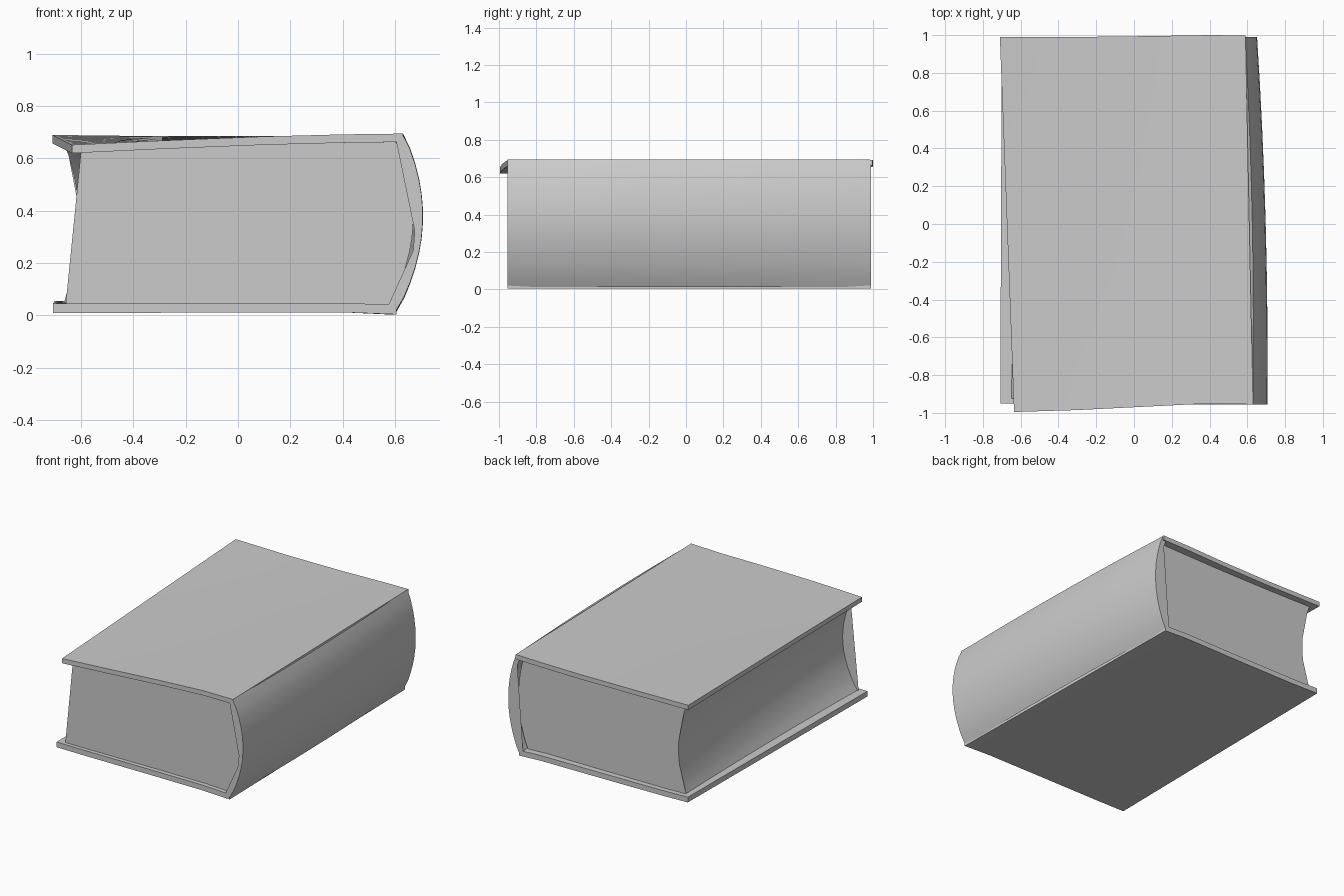
import bpy, bmesh, math
from mathutils import Vector

cube = bpy.data.objects.get("Cube")
if cube:
    bpy.data.objects.remove(cube, do_unlink=True)

grey = bpy.data.materials.new("plain grey")
grey.use_nodes = True
colour = (0.6, 0.6, 0.6, 1)
grey.diffuse_color = colour
grey.node_tree.nodes["Principled BSDF"].inputs["Base Color"].default_value = colour


def loft(name, front, back, bow=0.0, steps=8):
    """Solid between two matching closed outlines, bowed along x in the middle."""
    bm = bmesh.new()
    rings = []
    for s in range(steps + 1):
        t = s / steps
        shift = Vector((bow * 4 * t * (1 - t), 0, 0))
        rings.append([bm.verts.new(Vector(a).lerp(Vector(b), t) + shift)
                      for a, b in zip(front, back)])
    n = len(front)
    for r, q in zip(rings, rings[1:]):
        for i in range(n):
            j = (i + 1) % n
            bm.faces.new((r[i], r[j], q[j], q[i]))
    caps = [bm.faces.new(rings[0]), bm.faces.new(rings[-1])]
    bmesh.ops.triangulate(bm, faces=caps)
    bmesh.ops.recalc_face_normals(bm, faces=bm.faces)
    mesh = bpy.data.meshes.new(name)
    bm.to_mesh(mesh)
    bm.free()
    mesh.materials.append(grey)
    obj = bpy.data.objects.new(name, mesh)
    bpy.context.collection.objects.link(obj)
    bpy.ops.object.select_all(action='DESELECT')
    obj.select_set(True)
    bpy.context.view_layer.objects.active = obj
    bpy.ops.object.shade_smooth_by_angle(angle=math.radians(35))
    return obj


def board(name, front_edge, back_edge, thick):
    """Cover board from (x, y, z) points along its top edges."""
    def outline(edge):
        return edge + [(x, y, z - thick) for x, y, z in reversed(edge)]
    return loft(name, outline(front_edge), outline(back_edge))


def arc(top, bottom, bulge, y, count=12):
    """Curve from top to bottom (x, z), pushed along x by bulge at mid height."""
    points = []
    for i in range(count + 1):
        t = i / count
        x = top[0] + (bottom[0] - top[0]) * t + bulge * math.sin(math.pi * t) ** 0.8
        points.append((x, y, top[1] + (bottom[1] - top[1]) * t))
    return points


# Cover boards, the upper one drooping at its front free corner
board("top_cover",
      [(-0.635, -0.995, 0.652), (-0.3, -0.985, 0.668), (0.1, -0.965, 0.684),
       (0.4, -0.95, 0.692), (0.63, -0.955, 0.695)],
      [(-0.71, 0.99, 0.69), (-0.3, 0.99, 0.685), (0.1, 0.995, 0.685),
       (0.4, 1.0, 0.69), (0.59, 0.998, 0.693)], 0.032)
board("bottom_cover",
      [(-0.708, -0.95, 0.045), (-0.5, -0.952, 0.045), (0, -0.955, 0.048),
       (0.4, -0.955, 0.048), (0.605, -0.955, 0.04)],
      [(-0.7, 0.98, 0.055), (-0.5, 0.98, 0.05), (0, 0.985, 0.048),
       (0.4, 0.99, 0.048), (0.57, 0.99, 0.04)], 0.036)

# Rounded spine as a thin shell
front_spine = (arc((0.628, 0.694), (0.6, 0.012), 0.092, -0.955)
               + arc((0.605, 0.665), (0.575, 0.04), 0.095, -0.955)[::-1])
back_spine = (arc((0.588, 0.693), (0.565, 0.012), 0.075, 0.99)
              + arc((0.565, 0.665), (0.54, 0.04), 0.075, 0.99)[::-1])
loft("spine", front_spine, back_spine, bow=0.018)

# Page block with a hollow fore edge and a rounded back
front_pages = (arc((-0.6, 0.63), (-0.66, 0.03), 0.09, -0.925)
               + arc((0.6, 0.67), (0.57, 0.03), 0.085, -0.925)[::-1])
back_pages = (arc((-0.67, 0.665), (-0.67, 0.03), 0.065, 0.945)
              + arc((0.56, 0.67), (0.53, 0.03), 0.06, 0.945)[::-1])
loft("pages", front_pages, back_pages, bow=0.012)
